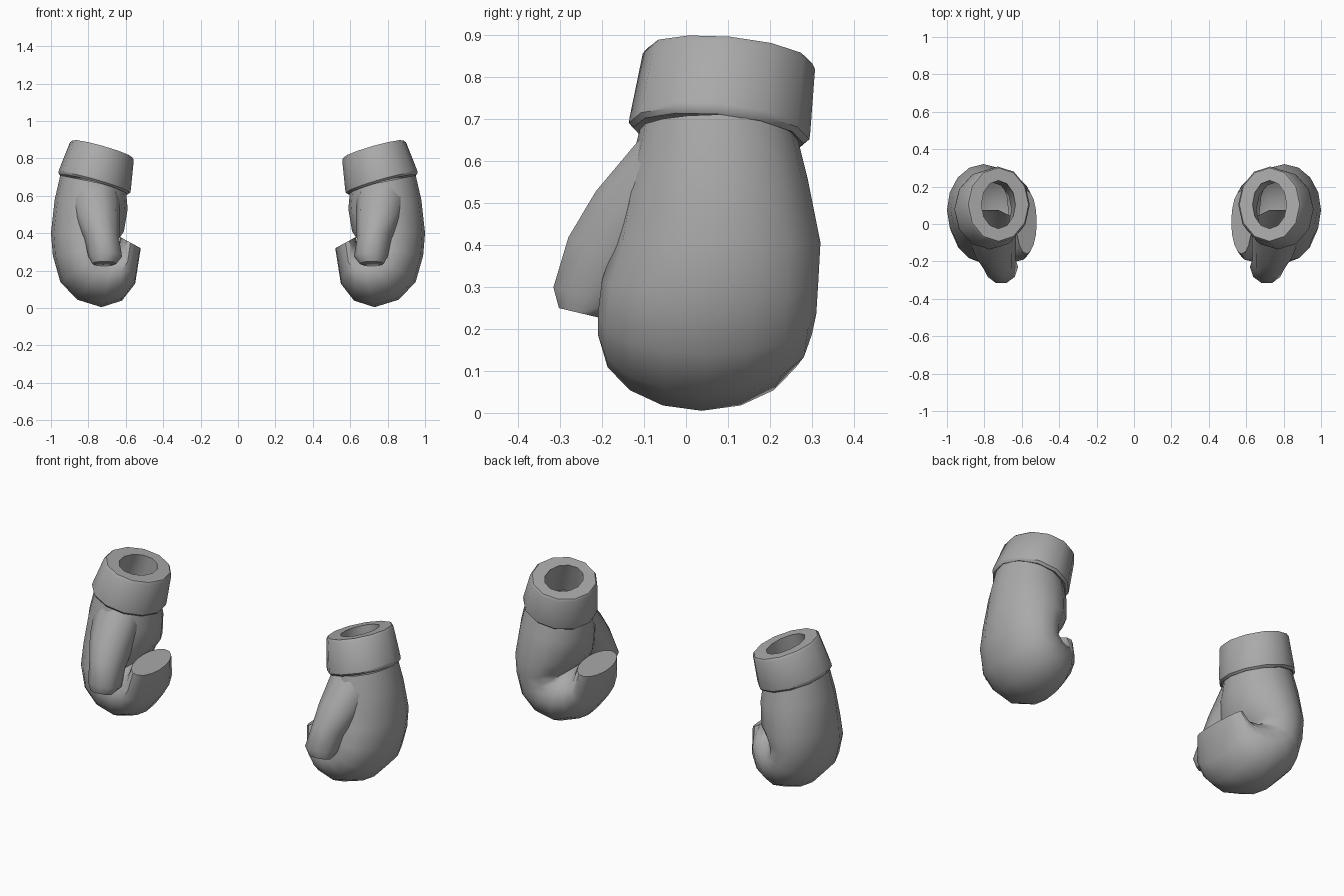
import bpy, bmesh, math
from mathutils import Vector

cube = bpy.data.objects.get("Cube")
if cube:
    bpy.data.objects.remove(cube)

grey = bpy.data.materials.new("soft grey")
grey.use_nodes = True
colour = (0.4, 0.4, 0.4, 1)
grey.diffuse_color = colour
grey.node_tree.nodes["Principled BSDF"].inputs["Base Color"].default_value = colour


def ring(bm, centre, u, v, sides):
    """Ellipse of vertices around centre, spanned by u and v."""
    angles = [math.tau * i / sides for i in range(sides)]
    return [bm.verts.new(centre + u * math.cos(a) + v * math.sin(a)) for a in angles]


def loft(name, sections, sides, cap_start=False, cap_end=False, closed=False, angle=40):
    """Skin a row of elliptical sections and mirror the part to the other hand."""
    bm = bmesh.new()
    rings = [ring(bm, *s, sides) for s in sections]
    pairs = list(zip(rings, rings[1:]))
    if closed:
        pairs.append((rings[-1], rings[0]))
    for a, b in pairs:
        for i in range(sides):
            j = (i + 1) % sides
            bm.faces.new((a[i], a[j], b[j], b[i]))
    if cap_start:
        bm.faces.new(rings[0])
    if cap_end:
        bm.faces.new(rings[-1])
    bmesh.ops.recalc_face_normals(bm, faces=bm.faces)
    mesh = bpy.data.meshes.new(name)
    bm.to_mesh(mesh)
    bm.free()
    mesh.materials.append(grey)
    obj = bpy.data.objects.new(name, mesh)
    bpy.context.collection.objects.link(obj)
    bpy.ops.object.select_all(action="DESELECT")
    obj.select_set(True)
    bpy.context.view_layer.objects.active = obj
    bpy.ops.object.shade_smooth_by_angle(angle=math.radians(angle))
    obj.modifiers.new("Other hand", "MIRROR")
    return obj


# Mitten: back of the hand, rolling under into the curled fingers
# (outer x, z), (palm x, z), (front y, back y)
hand = [
    ((0.95, 0.71), (0.60, 0.64), (-0.11, 0.26)),
    ((0.98, 0.58), (0.59, 0.53), (-0.14, 0.29)),
    ((1.00, 0.40), (0.61, 0.41), (-0.17, 0.32)),
    ((0.99, 0.28), (0.65, 0.35), (-0.20, 0.315)),
    ((0.95, 0.14), (0.67, 0.33), (-0.21, 0.31)),
    ((0.86, 0.045), (0.66, 0.33), (-0.21, 0.30)),
    ((0.73, 0.005), (0.645, 0.34), (-0.205, 0.28)),
    ((0.62, 0.04), (0.635, 0.35), (-0.20, 0.25)),
    ((0.55, 0.13), (0.63, 0.365), (-0.19, 0.22)),
    ((0.52, 0.32), (0.63, 0.38), (-0.16, 0.18)),
]
sections = []
for (ox, oz), (px, pz), (y0, y1) in hand:
    mid_y = (y0 + y1) / 2
    outer, palm = Vector((ox, mid_y, oz)), Vector((px, mid_y, pz))
    sections.append(((outer + palm) / 2, (outer - palm) / 2, Vector((0, (y1 - y0) / 2, 0))))
loft("mitten_hands", sections, 16, cap_end=True)

# Thumb: lies down the front edge
# (front y, z), (back y, z), (inner x, outer x)
thumb = [
    ((-0.11, 0.66), (0.08, 0.55), (0.63, 0.91)),
    ((-0.22, 0.53), (0.00, 0.42), (0.63, 0.87)),
    ((-0.285, 0.42), (-0.08, 0.32), (0.635, 0.82)),
    ((-0.32, 0.30), (-0.14, 0.25), (0.62, 0.80)),
    ((-0.305, 0.25), (-0.20, 0.225), (0.65, 0.78)),
]
sections = []
for (fy, fz), (by, bz), (x0, x1) in thumb:
    mid_x = (x0 + x1) / 2
    front, back = Vector((mid_x, fy, fz)), Vector((mid_x, by, bz))
    sections.append(((front + back) / 2, Vector(((x1 - x0) / 2, 0, 0)), (front - back) / 2))
loft("thumbs", sections, 10, cap_end=True, angle=50)

# Cuff: thick tilted band with a rounded rim and an oval opening
low, high = Vector((0.77, 0.078, 0.665)), Vector((0.725, 0.104, 0.85))
axis_x, axis_y = Vector((0.96, 0, 0.27)), Vector((0, 0.99, -0.09))
# (height along the band, half width, half depth)
band = [
    (0.0, 0.175, 0.185), (-0.03, 0.19, 0.205), (0.03, 0.20, 0.217), (0.10, 0.20, 0.217),
    (0.93, 0.178, 0.207), (1.0, 0.168, 0.198), (1.0, 0.095, 0.13), (0.0, 0.12, 0.15),
]
sections = [(low.lerp(high, t), axis_x * w, axis_y * d) for t, w, d in band]
loft("cuffs", sections, 12, closed=True)
